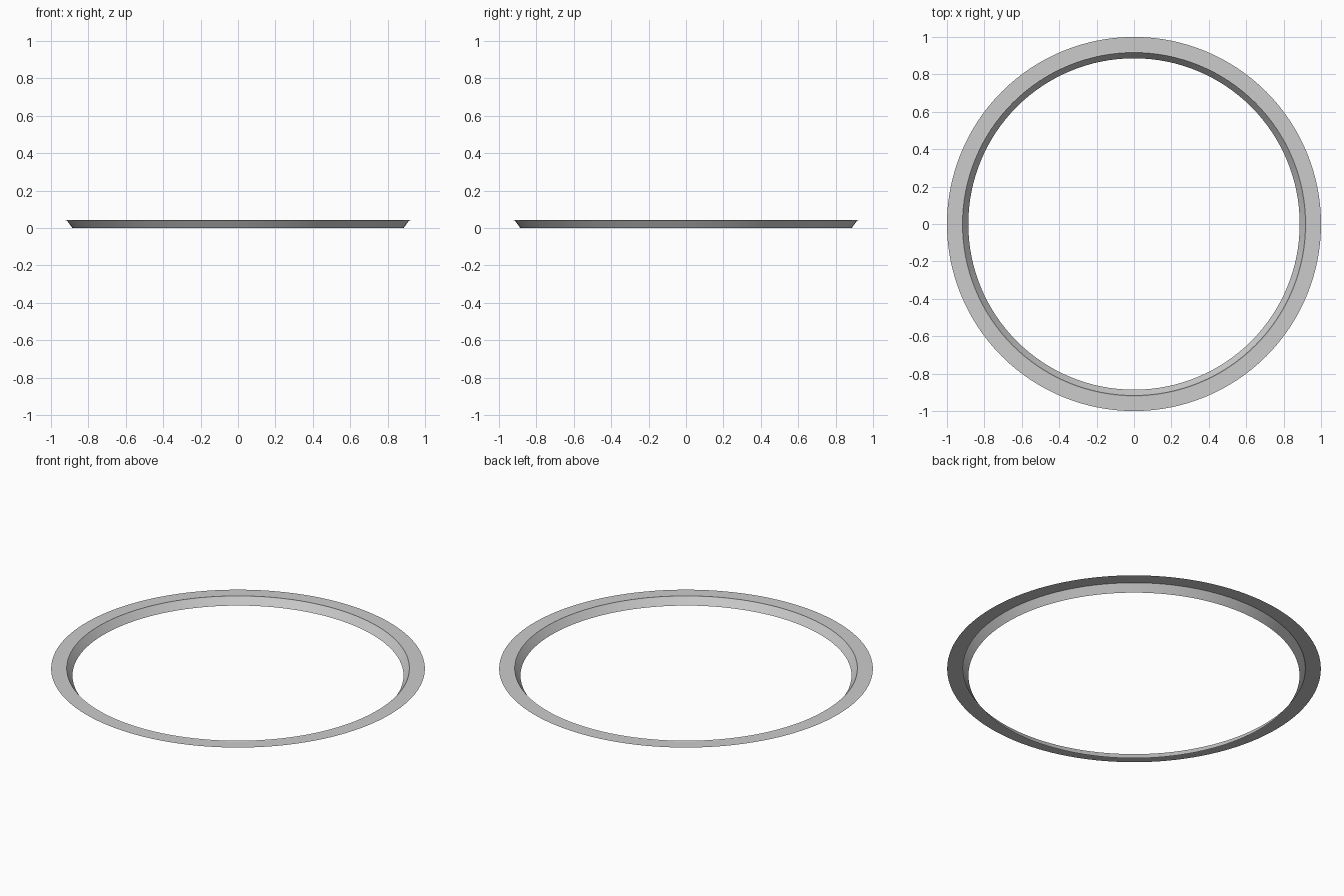
import bpy, bmesh
from math import cos, sin, pi

if "Cube" in bpy.data.objects:
    bpy.data.objects.remove(bpy.data.objects["Cube"])

SEGMENTS = 128


def lathe(name, profile):
    """Spin an open (radius, height) profile around z."""
    bm = bmesh.new()
    rings = []
    for r, z in profile:
        rings.append([bm.verts.new((r * cos(2 * pi * i / SEGMENTS),
                                    r * sin(2 * pi * i / SEGMENTS), z))
                      for i in range(SEGMENTS)])
    for a, b in zip(rings, rings[1:]):
        for i in range(SEGMENTS):
            j = (i + 1) % SEGMENTS
            # faces point up and towards the axis
            bm.faces.new((a[i], b[i], b[j], a[j]))
    mesh = bpy.data.meshes.new(name)
    bm.to_mesh(mesh)
    bm.free()
    obj = bpy.data.objects.new(name, mesh)
    bpy.context.collection.objects.link(obj)
    bpy.context.view_layer.objects.active = obj
    obj.select_set(True)
    bpy.ops.object.shade_smooth_by_angle(angle=0.35)
    return obj


# Thin trim ring: sloping inner wall, tiny raised lip, flat outer flange
lathe("trim_ring", [(0.886, 0.0), (0.917, 0.043), (0.922, 0.041), (1.0, 0.041)])
